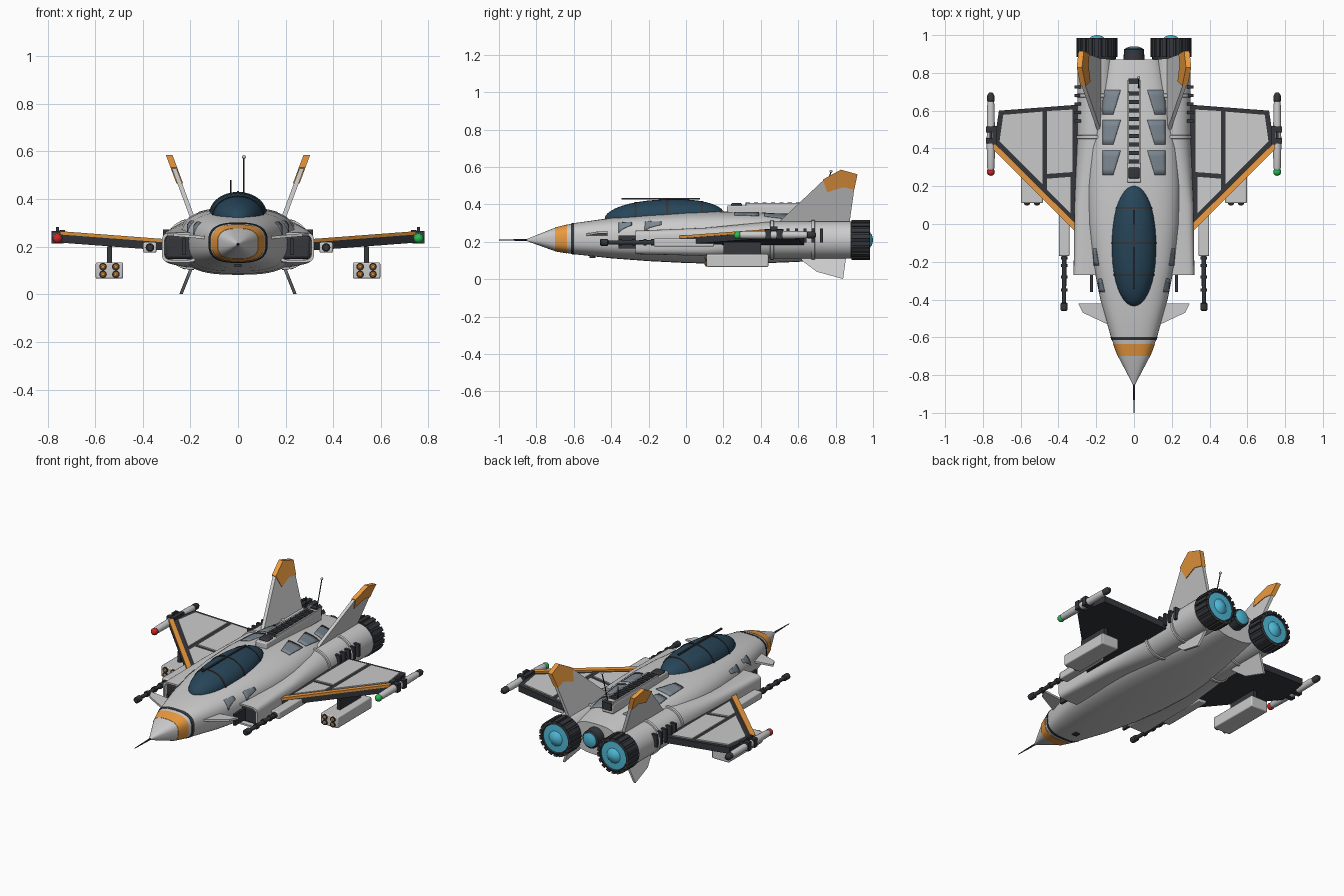
import bpy, bmesh, math
from mathutils import Matrix, Vector

if "Cube" in bpy.data.objects:
    bpy.data.objects.remove(bpy.data.objects["Cube"])

COL = {'dark': (.035, .038, .045), 'orange': (.85, .33, .05), 'glass': (.02, .06, .1), 'cyan': (.08, .5, .7),
       'red': (.6, .02, .02), 'green': (.02, .5, .08), 'panel': (.2, .24, .28)}
MATS = {}
for k, c in COL.items():
    MATS[k] = bpy.data.materials.new(k)
    MATS[k].diffuse_color = (*c, 1)

def finish(name, bm, col):
    bmesh.ops.recalc_face_normals(bm, faces=bm.faces)
    me = bpy.data.meshes.new(name)
    bm.to_mesh(me)
    bm.free()
    ob = bpy.data.objects.new(name, me)
    bpy.context.collection.objects.link(ob)
    if col:
        me.materials.append(MATS[col])
    return ob

def boxes(name, items, col=None, bevel=0):
    """items: (centre, size, rotation about y)"""
    bm = bmesh.new()
    for c, s, r in items:
        m = Matrix.Translation(c) @ Matrix.Rotation(r, 4, 'Y') @ Matrix.Diagonal((*s, 1))
        bmesh.ops.create_cube(bm, size=1, matrix=m)
    ob = finish(name, bm, col)
    if bevel:
        mod = ob.modifiers.new('bevel', 'BEVEL')
        mod.width, mod.segments = bevel, 2
    return ob

def loft(name, secs, col=None, n=40):
    """superellipse sections along y: (y, cx, cz, half width, half height, exponent)"""
    bm = bmesh.new()
    rings = []
    for y, cx, cz, w, h, e in secs:
        ring = []
        for i in range(n):
            c, s = math.cos(math.tau * i / n), math.sin(math.tau * i / n)
            ring.append(bm.verts.new((cx + w * math.copysign(abs(c) ** (2 / e), c), y,
                                      cz + h * math.copysign(abs(s) ** (2 / e), s))))
        rings.append(ring)
    for a, b in zip(rings, rings[1:]):
        for i in range(n):
            bm.faces.new((a[i], a[(i + 1) % n], b[(i + 1) % n], b[i]))
    bm.faces.new(rings[0])
    bm.faces.new(rings[-1])
    return finish(name, bm, col)

def tube(name, x, z, prof, col=None, n=24):
    return loft(name, [(y, x, z, r, r, 2) for y, r in prof], col, n)

def ball(name, x, y, z, r, col=None):
    return tube(name, x, z, [(y - r * math.cos(math.pi * (i + .02) / 10.04), r * math.sin(math.pi * (i + .02) / 10.04))
                             for i in range(11)], col, 16)

def rod(name, a, b, r, col):
    a, b = Vector(a), Vector(b)
    bm = bmesh.new()
    m = Matrix.Translation((a + b) / 2) @ (b - a).to_track_quat('Z', 'Y').to_matrix().to_4x4()
    bmesh.ops.create_cone(bm, cap_ends=True, segments=8, radius1=r, radius2=r, depth=(b - a).length, matrix=m)
    return finish(name, bm, col)

def prism(name, pts, vec, col=None):
    bm = bmesh.new()
    v = Vector(vec)
    a = [bm.verts.new(Vector(p) - v / 2) for p in pts]
    b = [bm.verts.new(Vector(p) + v / 2) for p in pts]
    bm.faces.new(a)
    bm.faces.new(b)
    for i in range(len(a)):
        j = (i + 1) % len(a)
        bm.faces.new((a[i], a[j], b[j], b[i]))
    return finish(name, bm, col)

# Fuselage stations: y, half width, top z, bottom z
ST = [(-.85, .006, .216, .204), (-.7, .085, .276, .15), (-.6, .122, .3, .134), (-.4, .178, .328, .112),
      (-.2, .218, .348, .097), (0, .24, .359, .087), (.2, .248, .362, .082), (.4, .238, .358, .085),
      (.6, .2, .345, .093), (.87, .15, .31, .12)]

def fus(y, k=1.0):
    for a, b in zip(ST, ST[1:]):
        if y <= b[0]:
            break
    t = (y - a[0]) / (b[0] - a[0])
    w, top, bot = [a[i] + t * (b[i] - a[i]) for i in (1, 2, 3)]
    return (y, 0, (top + bot) / 2, w * k, (top - bot) / 2 * k, 2.8)

loft('fuselage', [fus(s[0]) for s in ST], n=48)
for name, y0, y1, c in [('nose_orange_band', -.7, -.635, 'orange'), ('nose_dark_band', -.615, -.598, 'dark')]:
    loft(name, [fus(y0, 1.02), fus(y1, 1.02)], c, 48)
tube('nose_probe', 0, .21, [(-1, .002), (-.93, .004), (-.84, .006)], 'dark', 10)
boxes('belly_sensor', [((0, -.5, .121), (.03, .03, .012), 0)], 'dark')

# Canopy with frame hoops and ridge bar
def can(y, k=1.0):
    t = min(1, abs((y + .115) / .32))
    s = max(.02, math.sqrt(max(0, 1 - t ** 2.2)))
    return (y, 0, .335 + .04 * (y + .115), .118 * s * k, .092 * s * k, 2)

loft('canopy', [can(-.115 - .32 * math.cos(math.pi * i / 20)) for i in range(21)], 'glass', 32)
for y in (-.27, -.1, .085):
    loft('canopy_hoop', [can(y - .006, 1.03), can(y + .006, 1.03)], 'dark', 32)
boxes('canopy_ridge', [((0, -.135, .43), (.01, .42, .008), 0)], 'dark')

# Dorsal spine with rungs, dome, aerials
boxes('spine', [((0, .49, .365), (.075, .54, .06), 0)], bevel=.006)
boxes('spine_rungs', [((0, .33 + .045 * i, .4), (.056, .022, .02), 0) for i in range(9)], 'dark')
boxes('spine_rails', [((s * .033, .54, .4), (.009, .44, .016), 0) for s in (-1, 1)])
boxes('spine_tail_block', [((0, .755, .38), (.06, .03, .045), 0)], 'dark')
boxes('spine_dome', [((0, .27, .398), (.06, .06, .018), 0)], 'dark', .008)
rod('aerial', (.025, .72, .39), (.025, .775, .575), .003, 'dark')
ball('aerial_tip', .025, .775, .577, .008)
rod('short_aerial', (-.03, .7, .39), (-.03, .7, .48), .003, 'dark')

# Shallow panels following the fuselage skin
def skin_panel(name, s, y0, y1, xa, xb, xo):
    bm = bmesh.new()
    g = []
    for i in range(5):
        y = y0 + (y1 - y0) * i / 4
        _, _, cz, w, h, e = fus(y)
        row = []
        for j in range(7):
            xi = xa + (xb - xa) * i / 4
            x = min(xi + (xo - xi) * j / 6, w * .995)
            row.append(bm.verts.new((s * x, y, cz + h * (1 - (x / w) ** e) ** (1 / e) + .001)))
        g.append(row)
    for i in range(4):
        for j in range(6):
            bm.faces.new((g[i][j], g[i][j + 1], g[i + 1][j + 1], g[i + 1][j]))
    finish(name, bm, 'panel').modifiers.new('thick', 'SOLIDIFY').thickness = .006
    bpy.context.collection.objects[-1].modifiers[0].offset = 0

def zw(x):
    return .227 + .075 * (x - .33)

WING = [(.2, -.05), (.31, -.035), (.745, .4), (.715, .6), (.29, .632), (.2, .632)]
PANELS = [[(.335, .055), (.46, .18), (.46, .24), (.335, .25)],
          [(.325, .275), (.46, .265), (.46, .598), (.325, .606)],
          [(.485, .21), (.712, .437), (.692, .578), (.485, .595)]]
EDGE = [(.31, -.04), (.748, .398), (.74, .43), (.31, .004)]

for s in (-1, 1):
    side = 'left_' if s < 0 else 'right_'
    for y0, y1 in ((.26, .39), (.42, .55), (.58, .71)):
        skin_panel(side + 'skin_panel', s, y0, y1, .11, .07, .165)
    for y0, y1, x0, x1 in ((-.36, -.29, .155, .185), (-.22, -.13, .185, .212)):
        skin_panel(side + 'cheek_panel', s, y0, y1, x0, x0 + .015, x1)

    # Engine trunk: hollow rounded intake blending to a round nacelle
    loft(side + 'nacelle', [(-.2, s * .245, .197, .06, .05, 5), (-.27, s * .245, .197, .064, .053, 5),
                            (-.27, s * .245, .197, .075, .063, 5), (.1, s * .235, .2, .08, .075, 4),
                            (.45, s * .2, .21, .1, .098, 2), (.88, s * .2, .21, .1, .1, 2)])
    boxes(side + 'intake_mouth', [((s * .245, -.23, .197), (.118, .05, .096), 0)], 'dark', .012)
    for y in (.46, .68):
        tube(side + 'nacelle_ring', s * .2, .21, [(y - .01, .1), (y - .008, .106), (y + .008, .106), (y + .01, .1)], None, 32)
    boxes(side + 'cooling_ribs', [((s * .298, .545 + .045 * i, .235), (.036, .016, .075), 0) for i in range(5)], 'dark')
    boxes(side + 'intake_strake', [((s * .225, -.31, .2), (.015, .1, .07), 0)], 'dark')

    # Main nozzle
    tube(side + 'nozzle', s * .196, .21, [(.86, .09), (.875, .1), (.98, .1), (.985, .088), (.95, .082)], 'dark', 32)
    boxes(side + 'nozzle_petals', [((s * .196 + .101 * math.sin(a), .935, .21 + .101 * math.cos(a)), (.024, .1, .014), a)
                                   for a in [math.tau * i / 18 for i in range(18)]], 'dark')
    tube(side + 'engine_glow', s * .196, .21, [(.94, .084), (.978, .084), (.98, .045), (.993, .03), (1, .006)], 'cyan')

    # Wing: dark slab, pale top panels, orange leading edge
    prism(side + 'wing', [(s * x, y, zw(x) - .022) for x, y in WING], (0, 0, .038), 'dark')
    for p in PANELS:
        prism(side + 'wing_panel', [(s * x, y, zw(x)) for x, y in p], (0, 0, .008))
    prism(side + 'wing_leading_edge', [(s * x, y, zw(x)) for x, y in EDGE], (0, 0, .014), 'orange')

    # Wingtip pod and navigation light
    px = s * .758
    tube(side + 'tip_pod', px, .237, [(.28, .014), (.3, .02), (.42, .022), (.62, .02), (.65, .017)], None, 16)
    tube(side + 'tip_pod_tail', px, .237, [(.645, .015), (.65, .019), (.68, .019), (.695, .01)], 'dark', 16)
    boxes(side + 'tip_clamps', [((px, y, .24), (.05, .03, .052), 0) for y in (.44, .5)]
          + [((px - s * .02, .47, .25), (.022, .1, .04), 0), ((px, .47, .272), (.012, .04, .02), 0)], 'dark')
    ball(side + 'navigation_light', px, .276, .235, .021, 'red' if s < 0 else 'green')

    # Wing-root cannon
    gx, gz = s * .37, .197
    boxes(side + 'gun_body', [((gx, -.01, gz), (.056, .32, .044), 0)], bevel=.006)
    tube(side + 'gun_barrel', gx, gz, [(-.46, .013), (-.455, .018), (-.42, .018), (-.415, .011), (-.15, .012)], 'dark', 16)
    for y in (-.35, -.28, -.22, -.18):
        tube(side + 'gun_ring', gx, gz, [(y - .008, .017), (y + .008, .017)], 'dark', 16)

    # Rocket pod under the wing
    mx = s * .54
    boxes(side + 'rocket_pod', [((mx, .275, .1), (.115, .33, .068), 0)], bevel=.006)
    boxes(side + 'rocket_pylon', [((mx, .3, .165), (.022, .2, .07), 0)], 'dark')
    for dx in (-.027, .027):
        for dz in (-.016, .016):
            tube(side + 'rocket_tube', mx + dx, .1 + dz, [(.103, .016), (.13, .016)], 'dark', 16)
            tube(side + 'rocket_tip', mx + dx, .1 + dz, [(.098, .006), (.102, .011), (.12, .011)], 'orange', 12)

    # Canted tail fins, orange caps, lower fins, canards
    def fin(name, yz, x0, k, z0, t, col=None):
        prism(side + name, [(s * (x0 + k * (z - z0)), y, z) for y, z in yz], (t, 0, 0), col)
    fin('tail_fin', [(.48, .29), (.735, .53), (.825, .58), (.91, .557), (.87, .27)], .2, .37, .345, .02)
    fin('tail_fin_cap', [(.732, .533), (.828, .586), (.917, .561), (.9, .48), (.84, .492), (.755, .465)],
        .2, .37, .345, .028, 'orange')
    fin('lower_fin', [(.6, .15), (.62, .1), (.7, .04), (.84, .002), (.86, .15)], .2, -.4, .1, .014)
    prism(side + 'canard', [(s * .1, -.55, .235), (s * .27, -.47, .25), (s * .296, -.42, .252), (s * .1, -.42, .235)],
          (0, 0, .012))

# Centre nozzle
tube('centre_nozzle', 0, .235, [(.85, .06), (.88, .055), (.925, .053), (.93, .045), (.91, .042)], 'dark')
tube('centre_glow', 0, .235, [(.9, .043), (.932, .043), (.94, .02)], 'cyan')

# Smooth shading with sharp edges kept
for ob in bpy.context.collection.objects:
    ob.select_set(True)
    bpy.context.view_layer.objects.active = ob
bpy.ops.object.shade_smooth_by_angle(angle=math.radians(32))

for m in bpy.data.materials:
    if m.users and not m.is_grease_pencil:
        m.use_nodes = True
        m.node_tree.nodes["Principled BSDF"].inputs["Base Color"].default_value = m.diffuse_color
